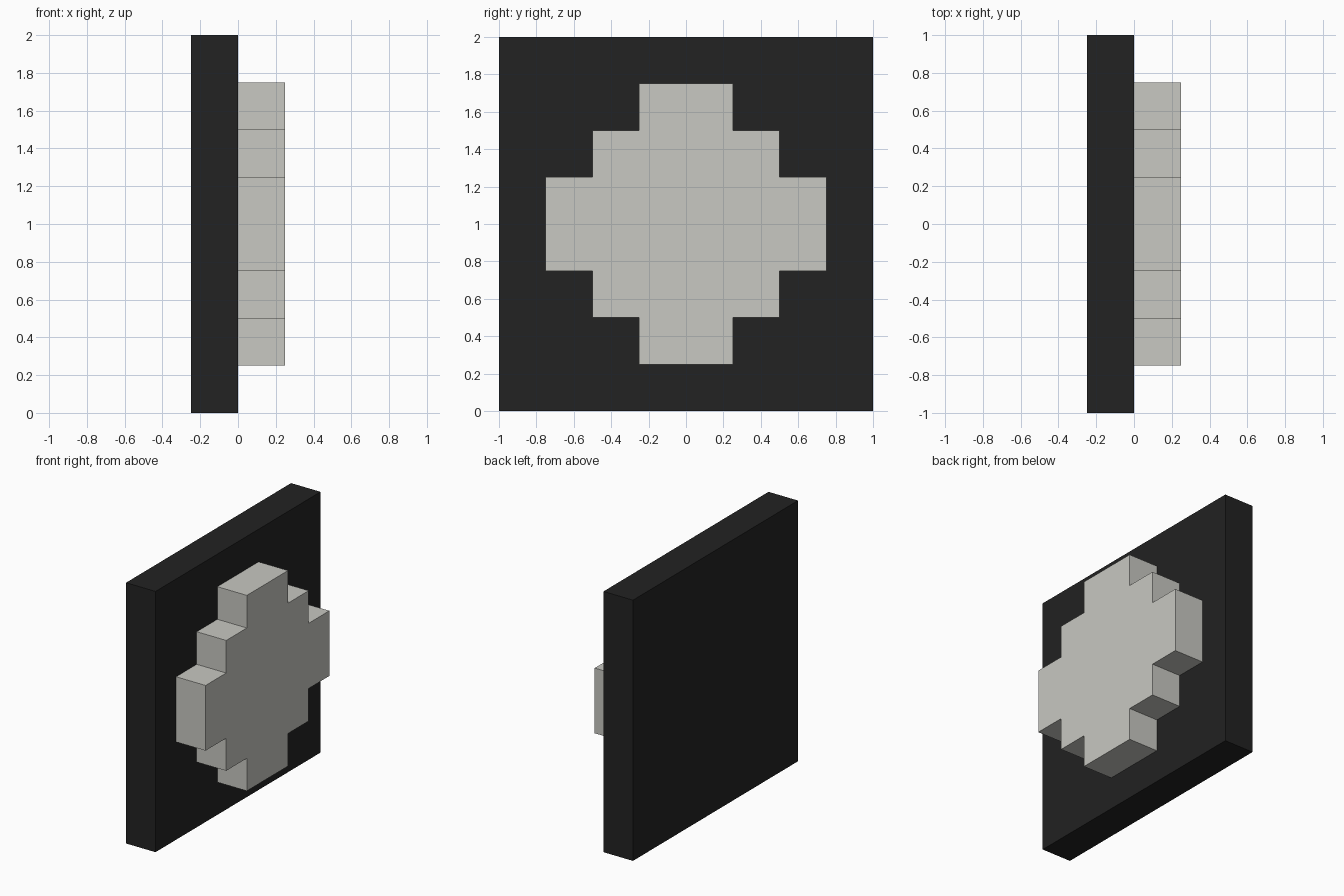
import bpy
import bmesh

if "Cube" in bpy.data.objects:
    bpy.data.objects.remove(bpy.data.objects["Cube"])


def material(name, rgb):
    m = bpy.data.materials.new(name)
    m.diffuse_color = (*rgb, 1.0)
    m.use_nodes = True
    m.node_tree.nodes["Principled BSDF"].inputs["Base Color"].default_value = m.diffuse_color
    return m


def extrude_profile(name, outline, x0, x1, mat):
    """Extrude a (y, z) outline along x from x0 to x1."""
    bm = bmesh.new()
    face = bm.faces.new([bm.verts.new((x0, y, z)) for y, z in outline])
    new = bmesh.ops.extrude_face_region(bm, geom=[face])["geom"]
    verts = [g for g in new if isinstance(g, bmesh.types.BMVert)]
    bmesh.ops.translate(bm, verts=verts, vec=(x1 - x0, 0, 0))
    bmesh.ops.recalc_face_normals(bm, faces=bm.faces)
    mesh = bpy.data.meshes.new(name)
    bm.to_mesh(mesh)
    bm.free()
    mesh.materials.append(mat)
    obj = bpy.data.objects.new(name, mesh)
    bpy.context.collection.objects.link(obj)
    return obj


black = material("charcoal black", (0.016, 0.016, 0.016))
grey = material("pale warm grey", (0.578, 0.578, 0.539))

# Square back panel
extrude_profile("back_panel", [(-1, 0), (1, 0), (1, 2), (-1, 2)], -0.25, 0, black)

# Stepped disc: one quarter of the staircase, mirrored into the other three
quarter = [(0.75, 0.25), (0.5, 0.25), (0.5, 0.5), (0.25, 0.5), (0.25, 0.75)]
upper = quarter + [(-y, z) for y, z in reversed(quarter)]
outline = upper + [(y, -z) for y, z in reversed(upper)]
extrude_profile("stepped_disc", [(y, z + 1) for y, z in outline], 0, 0.25, grey)
